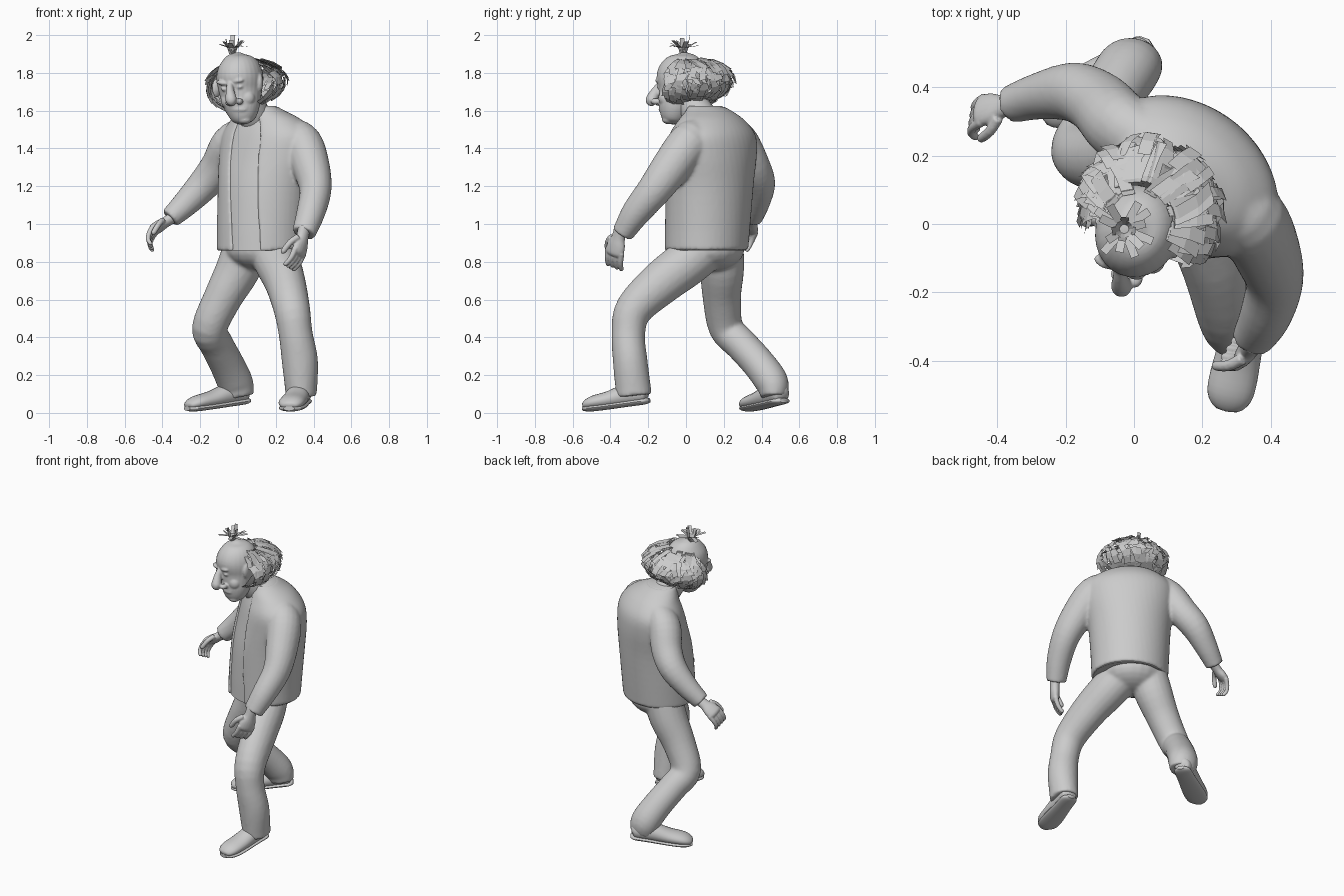
import bpy, bmesh, math, random
from mathutils import Vector, Matrix

if "Cube" in bpy.data.objects:
    bpy.data.objects.remove(bpy.data.objects["Cube"])

random.seed(4)
V = Vector


def spline(rows, steps=4):
    """Catmull-Rom through rows of numbers (position and radii together)."""
    p = [V(r) for r in rows]
    p = [2 * p[0] - p[1]] + p + [2 * p[-1] - p[-2]]
    out = []
    for i in range(1, len(p) - 2):
        a, b, c, d = p[i - 1:i + 3]
        for k in range(steps):
            t = k / steps
            out.append(0.5 * (2 * b + (c - a) * t + (2 * a - 5 * b + 4 * c - d) * t * t
                              + (3 * b - a - 3 * c + d) * t ** 3))
    return out + [p[-2]]


def finish(name, bm, smooth=True):
    if smooth:
        bmesh.ops.recalc_face_normals(bm, faces=bm.faces)
    me = bpy.data.meshes.new(name)
    bm.to_mesh(me)
    bm.free()
    ob = bpy.data.objects.new(name, me)
    bpy.context.collection.objects.link(ob)
    if smooth:
        bpy.ops.object.select_all(action='DESELECT')
        ob.select_set(True)
        bpy.context.view_layer.objects.active = ob
        bpy.ops.object.shade_smooth_by_angle(angle=math.radians(45))
    return ob


def fuse(name, parts, voxel, rounds):
    """Merge overlapping parts into one smooth skin."""
    bm = bmesh.new()
    dg = bpy.context.evaluated_depsgraph_get()
    for ob in parts:
        bm.from_mesh(ob.evaluated_get(dg).to_mesh())
    for ob in parts:
        bpy.data.objects.remove(ob)
    ob = finish(name, bm, False)
    m = ob.modifiers.new("merge", 'REMESH')
    m.mode, m.voxel_size, m.use_smooth_shade = 'VOXEL', voxel, True
    m = ob.modifiers.new("relax", 'SMOOTH')
    m.iterations = rounds


def skin(bm, rings, closed=True, caps=True):
    vs = [[bm.verts.new(c) for c in r] for r in rings]
    n = len(vs[0])
    for a, b in zip(vs, vs[1:]):
        for j in range(n if closed else n - 1):
            k = (j + 1) % n
            bm.faces.new((a[j], a[k], b[k], b[j]))
    if caps:
        bm.faces.new(vs[0])
        bm.faces.new(vs[-1])


def tube(name, rows, ref=(1, 0, 0), sides=20, steps=4):
    """Loft of ellipses along rows of (x, y, z, radius across ref, radius along ref)."""
    pts = spline(rows, steps)
    pos = [V(p[:3]) for p in pts]
    rings = []
    for i, p in enumerate(pts):
        t = (pos[min(i + 1, len(pos) - 1)] - pos[max(i - 1, 0)]).normalized()
        u = t.cross(V(ref)).normalized()
        w = t.cross(u)
        angs = [2 * math.pi * j / sides for j in range(sides)]
        rings.append([pos[i] + u * max(p[3], .002) * math.cos(a)
                      + w * max(p[4], .002) * math.sin(a) for a in angs])
    bm = bmesh.new()
    skin(bm, rings)
    return finish(name, bm)


def ball(name, loc, size, yaw=0, tilt=0):
    bm = bmesh.new()
    bmesh.ops.create_uvsphere(bm, u_segments=20, v_segments=12, radius=1)
    m = (Matrix.Translation(loc) @ Matrix.Rotation(yaw, 4, 'Z') @ Matrix.Rotation(tilt, 4, 'Y')
         @ Matrix.Diagonal((*size, 1)))
    bmesh.ops.transform(bm, matrix=m, verts=bm.verts)
    return finish(name, bm)


# Torso: open jacket over a closed shirt; rows are z, centre x, centre y, half width, half depth, yaw
TORSO = [(.86, .125, .108, .24, .218, 20), (1.0, .13, .115, .245, .222, 24),
         (1.2, .142, .126, .257, .222, 30), (1.36, .158, .138, .28, .21, 36),
         (1.47, .165, .14, .28, .19, 38), (1.55, .15, .135, .21, .15, 38),
         (1.6, .12, .12, .135, .112, 36), (1.625, .105, .1, .1, .09, 32)]


def body(name, gap, scale, n):
    rings = []
    for z, cx, cy, a, b, yaw in spline(TORSO, 4):
        y = math.radians(yaw)
        side, front = V((math.cos(y), -math.sin(y), 0)), V((-math.sin(y), -math.cos(y), 0))
        ring = []
        for j in range(n):
            f = math.radians(gap - 3 + (360 - 2 * gap) * j / ((n - 1) if gap else n))
            ring.append(V((cx, cy, z)) + scale * (front * b * math.cos(f) + side * a * math.sin(f)))
        rings.append(ring)
    bm = bmesh.new()
    skin(bm, rings, closed=not gap, caps=not gap)
    return finish(name, bm)


jacket = body("jacket_shell", 20, 1.0, 40)
mod = jacket.modifiers.new("cloth", 'SOLIDIFY')
mod.thickness, mod.offset = .028, -1
body("shirt", 0, .955, 32)
left_sleeve = tube("left_sleeve", [(.26, .08, 1.47, .1, .09), (.338, .015, 1.425, .112, .108),
     (.387, -.08, 1.3, .104, .1), (.41, -.168, 1.18, .091, .085),
     (.385, -.265, 1.06, .077, .076), (.348, -.335, .95, .058, .063)])
right_sleeve = tube("right_sleeve", [(.05, .23, 1.48, .1, .09), (-.04, .285, 1.425, .105, .1),
     (-.1, .35, 1.31, .094, .097), (-.175, .385, 1.215, .088, .087),
     (-.27, .375, 1.115, .07, .072), (-.36, .35, 1.03, .055, .056)])
fuse("jacket", [jacket, left_sleeve, right_sleeve], .01, 5)

# Trousers
seat = ball("trouser_seat", (.12, .13, .87), (.19, .18, .12), -.4)
left_leg = tube("left_leg", [(.17, .1, .88, .13, .12), (.21, 0, .79, .125, .12),
     (.25, -.13, .69, .117, .108), (.285, -.275, .55, .1, .097), (.305, -.305, .42, .089, .09),
     (.328, -.295, .27, .092, .096), (.335, -.275, .09, .095, .082)])
right_leg = tube("right_leg", [(.05, .18, .9, .125, .12), (.0, .19, .76, .118, .118),
     (-.08, .19, .61, .102, .102), (-.15, .212, .45, .092, .094), (-.115, .29, .365, .088, .09),
     (-.06, .385, .26, .088, .092), (-.015, .455, .16, .088, .095), (.0, .465, .085, .07, .085)])
fuse("trousers", [seat, left_leg, right_leg], .01, 7)


# Shoes: rounded upper on a flat sole
def shoe(name, heel, toe, lift):
    h, t = V(heel), V(toe)

    def rows(data):
        return [(*(h.lerp(t, f)), 0, 0)[:2] + (z + lift * (1 - f), ru, rv) for f, z, ru, rv in data]
    tube(name + "_shoe", rows([(0, .06, .02, .02), (.06, .065, .05, .05), (.3, .07, .06, .06),
         (.6, .055, .068, .045), (.85, .048, .068, .036), (.97, .038, .045, .022),
         (1, .035, .01, .008)]), (0, 0, 1))
    tube(name + "_sole", rows([(-.02, .025, .025, .012), (.06, .025, .052, .018),
         (.3, .023, .058, .018), (.7, .02, .07, .018), (.9, .021, .062, .018),
         (1, .023, .03, .012)]), (0, 0, 1))


shoe("left", (.345, -.2, 0), (.27, -.545, 0), .04)
shoe("right", (.05, .515, 0), (-.27, .315, 0), .04)


# Hands: palm, four curled fingers and a thumb
def hand(name, wrist, aim, curl, thumb, bend, k):
    w, d = V(wrist), V(aim).normalized()
    n = V(curl)
    n = (n - d * n.dot(d)).normalized()
    s = d.cross(n) * k
    d, n = d * k, n * k
    parts = [tube("palm", [(*(w + d * a), ru * k, rv * k) for a, ru, rv in
             ((-.04, .032, .028), (.01, .033, .026), (.05, .046, .026), (.085, .046, .022),
              (.1, .03, .012))], n)]

    def finger(path, r):
        path.append(path[-1] + (path[-1] - path[-2]) * .25)
        sizes = [r * k * f for f in (1, .9, .8, .7)][:len(path) - 1] + [r * .2]
        parts.append(tube("finger", [(*p, q, q) for p, q in zip(path, sizes)], s, 10, 3))
    for i in range(4):
        o = w + s * (i - 1.5) * .025
        finger([o + d * .075, o + d * .115 + n * .015 * bend,
                o + d * .14 + n * .035 * bend, o + d * (.17 - .02 * bend) + n * .055 * bend], .0145)
    o = w + s * thumb * .035
    finger([o + d * .02, o + d * .055 + s * thumb * .025 + n * .02,
            o + d * .1 + s * thumb * .028 + n * .045], .016)
    fuse(name, parts, .0045, 2)


hand("left_hand", (.343, -.355, .94), (-.2, -.25, -.95), (-.8, .5, 0), -1, .7, 1.15)
hand("right_hand", (-.375, .345, 1.015), (-.82, -.14, -.52), (.3, -.45, -.8), 1, 1.4, 1.05)

# Neck and head: features are modelled in, then merged
tube("neck", [(.11, .11, 1.52, .09, .09), (.07, .05, 1.61, .085, .085), (.03, .01, 1.7, .08, .08)])
FACE = V((-.36, -.93, 0)).normalized()
SIDE = V((-FACE.y, FACE.x, 0))
YAW = math.atan2(SIDE.y, SIDE.x)
head = [tube("skull", [(.03, -.075, 1.53, .025, .025), (.028, -.072, 1.55, .06, .058),
     (.024, -.06, 1.6, .088, .085), (.018, -.045, 1.65, .103, .103), (.013, -.028, 1.71, .115, .123),
     (.01, -.02, 1.78, .122, .138), (.005, -.014, 1.84, .107, .12), (0, -.01, 1.885, .068, .078),
     (0, -.01, 1.908, .015, .015)], FACE, 28)]


def at(side, out, z):
    """Point on the tilted face by sideways and forward distance."""
    return V((.01 + (1.7 - z) * .3, -.03, z + side * .12)) + SIDE * side + FACE * out


head.append(tube("nose", [(*at(0, .11, 1.745), .016, .016), (*at(0, .135, 1.71), .02, .024),
     (*at(0, .155, 1.675), .028, .03), (*at(0, .165, 1.65), .029, .03),
     (*at(0, .155, 1.628), .01, .01)], FACE, 14))
for loc, size in (((0, .092, 1.607), (.05, .026, .018)), ((0, .082, 1.58), (.042, .025, .014)),
                  ((0, .065, 1.552), (.042, .036, .024)), ((0, .075, 1.62), (.065, .04, .035))):
    head.append(ball("mouth", at(*loc), size, YAW))
for sg in (-1, 1):
    for loc, size in (((.03, .13, 1.645), (.018, .026, .017)), ((.045, .1, 1.72), (.018, .016, .012)),
                      ((.043, .103, 1.752), (.036, .02, .013)), ((.05, .062, 1.66), (.045, .04, .045))):
        head.append(ball("feature", at(sg * loc[0], *loc[1:]), size, YAW, -sg * .15))
    head.append(ball("ear", at(sg * .122, -.005, 1.735), (.018, .032, .05), YAW + sg * .35))
fuse("head", head, .0055, 4)


# Hair: flat strips in overlapping rows round the sides and back
def strip(bm, path, across, width):
    skin(bm, [[p - across * width / 2, p + across * width / 2] for p in path], False, False)


def shell(az, el, k=1.0):
    lean = math.cos(az - math.radians(42))
    r = (.2 + .065 * lean) * k
    return V((r * math.cos(az) * math.cos(el), r * math.sin(az) * math.cos(el),
              1.735 + .03 * lean + .125 * k * math.sin(el)))


hair = bmesh.new()
for row in range(7):
    for i in range(30):
        az = math.radians(-30 + 205 * (i + random.random() * .6) / 30)
        across = V((-math.sin(az), math.cos(az), random.uniform(-.35, .35))).normalized()
        lean = random.uniform(-.12, .12)
        k = random.uniform(.92, 1.05)
        top = math.radians(60 - 17 * row + random.uniform(-8, 8))
        path = [shell(az + lean * j, max(top - math.radians(16) * j, -1.2), k + .02 * j)
                for j in range(3)]
        if row == 0:
            root = V((.112 * math.cos(az), .112 * math.sin(az), path[0].z - .03))
            path = [root, root.lerp(path[0], .5) + V((0, 0, .015))] + path
        strip(hair, path, across, random.uniform(.03, .045))
finish("hair_fringe", hair, False)

# Top tuft: a small sheaf of strips fanning out
tuft = bmesh.new()
for i in range(16):
    az = 2 * math.pi * i / 16 + random.uniform(-.25, .25)
    o = V((math.cos(az), math.sin(az), 0))
    spread = random.uniform(.055, .1) if i % 4 else .035
    high = .1 if i == 4 else .085 - (spread - .035) * .6 + random.uniform(-.015, .01)
    base = V((-.03, -.015, 1.9))
    path = [base + o * .012, base + o * .025 + V((0, 0, .035)), base + o * spread + V((0, 0, high))]
    strip(tuft, path, V((-o.y, o.x, 0)), .024)
finish("top_tuft", tuft, False)
